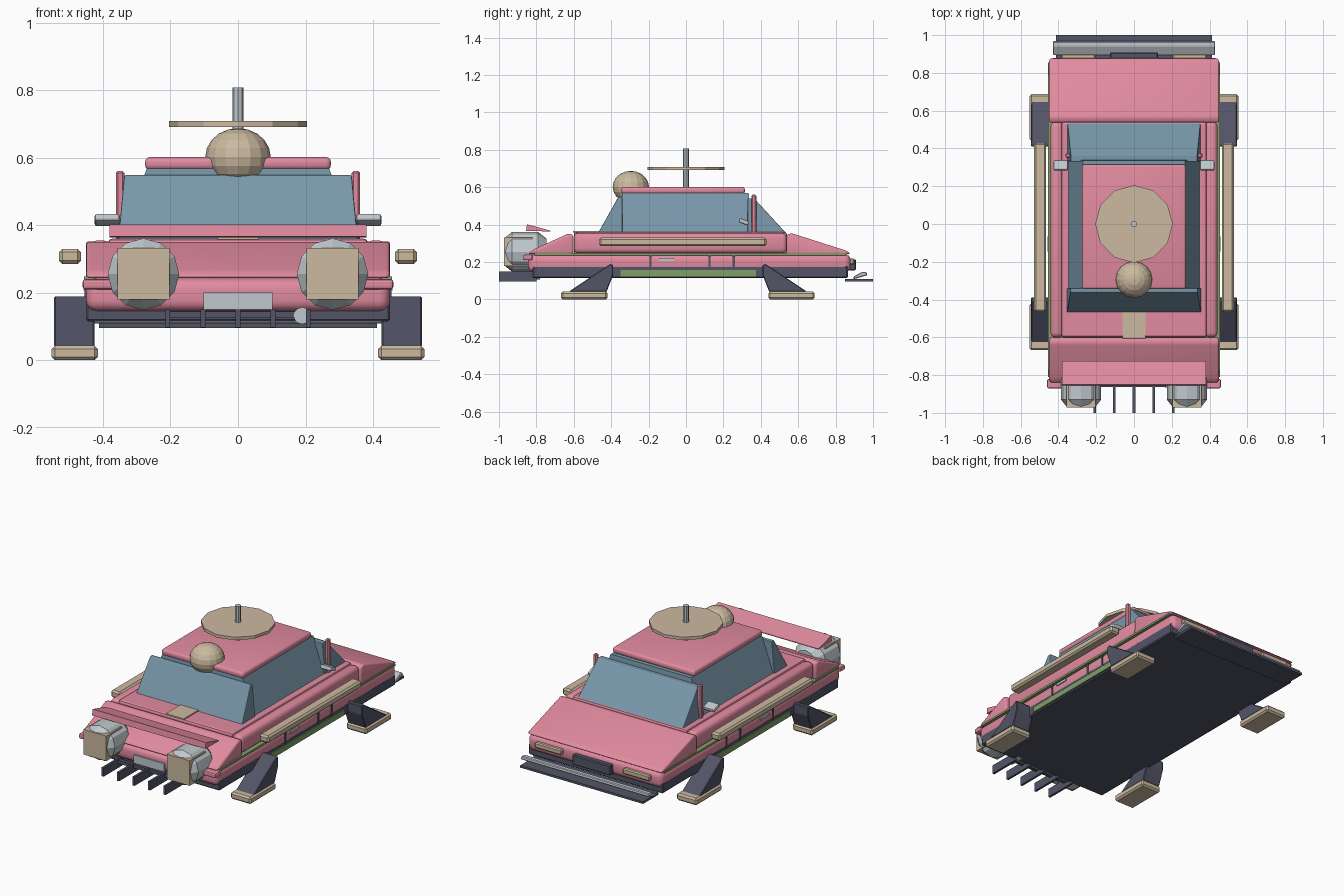
import bpy, bmesh, math
from mathutils import Matrix

if "Cube" in bpy.data.objects:
    bpy.data.objects.remove(bpy.data.objects["Cube"])


def mat(name, rgb):
    m = bpy.data.materials.new(name)
    m.diffuse_color = (*rgb, 1)
    m.use_nodes = True
    m.node_tree.nodes["Principled BSDF"].inputs["Base Color"].default_value = m.diffuse_color
    return m


PINK = mat("pink paint", (0.76, 0.26, 0.35))
GLASS = mat("blue glass", (0.19, 0.31, 0.40))
NAVY = mat("dark slate", (0.085, 0.09, 0.135))
BEIGE = mat("beige", (0.60, 0.49, 0.35))
GREY = mat("light grey", (0.53, 0.58, 0.62))
GREEN = mat("olive green", (0.22, 0.35, 0.14))


def finish(name, bm, material, bevel=0, segs=2):
    bmesh.ops.recalc_face_normals(bm, faces=bm.faces[:])
    if bevel:
        bmesh.ops.bevel(bm, geom=bm.edges[:], offset=bevel, segments=segs,
                        profile=0.5, affect='EDGES', clamp_overlap=True)
    me = bpy.data.meshes.new(name)
    bm.to_mesh(me)
    bm.free()
    me.materials.append(material)
    ob = bpy.data.objects.new(name, me)
    bpy.context.collection.objects.link(ob)
    if bevel and segs > 2:
        for p in me.polygons:
            p.use_smooth = True
        bpy.ops.object.select_all(action='DESELECT')
        ob.select_set(True)
        bpy.context.view_layer.objects.active = ob
        bpy.ops.object.shade_smooth_by_angle(angle=math.radians(35))
    return ob


def box(name, x, y, z, material, bevel=0, segs=2):
    """Box given as (min, max) on each axis."""
    bm = bmesh.new()
    bmesh.ops.create_cube(bm, size=1)
    for v in bm.verts:
        for i, r in enumerate((x, y, z)):
            v.co[i] = r[1] if v.co[i] > 0 else r[0]
    return finish(name, bm, material, bevel, segs)


def prism(name, x, profile, material, bevel=0, segs=2):
    """Side profile of (y, z) points, extruded along x."""
    bm = bmesh.new()
    rows = [[bm.verts.new((sx, y, z)) for y, z in profile] for sx in x]
    n = len(profile)
    bm.faces.new(rows[0])
    bm.faces.new(rows[1])
    for i in range(n):
        j = (i + 1) % n
        bm.faces.new((rows[0][i], rows[0][j], rows[1][j], rows[1][i]))
    return finish(name, bm, material, bevel, segs)


def frustum(name, low, high, z, material, bevel=0):
    """Tapered block; low and high are (x0, x1, y0, y1) rectangles."""
    bm = bmesh.new()
    bmesh.ops.create_cube(bm, size=1)
    for v in bm.verts:
        r = high if v.co.z > 0 else low
        v.co = (r[1] if v.co.x > 0 else r[0], r[3] if v.co.y > 0 else r[2],
                z[1] if v.co.z > 0 else z[0])
    return finish(name, bm, material, bevel)


def lathe(name, centre, rings, sides, material, axis='Z', phase=0):
    """Stacked rings of (distance, radius) along an axis."""
    bm = bmesh.new()
    loops = []
    for d, r in rings:
        loop = []
        for i in range(sides):
            a = phase + 2 * math.pi * i / sides
            u, v = r * math.cos(a), r * math.sin(a)
            p = (u, v, d) if axis == 'Z' else (u, d, v)
            loop.append(bm.verts.new([p[k] + centre[k] for k in range(3)]))
        loops.append(loop)
    bm.faces.new(loops[0])
    bm.faces.new(loops[-1])
    for a, b in zip(loops, loops[1:]):
        for i in range(sides):
            j = (i + 1) % sides
            bm.faces.new((a[i], a[j], b[j], b[i]))
    return finish(name, bm, material)


def span(s, a, b):
    return tuple(sorted((s * a, s * b)))


# Lower body
box("undertray", (-0.45, 0.45), (-0.82, 0.865), (0.115, 0.18), NAVY, 0.006, 1)
box("lower_body", (-0.45, 0.45), (-0.845, 0.88), (0.145, 0.243), PINK, 0.032, 4)
box("belt_trim", (-0.456, 0.456), (-0.81, 0.855), (0.236, 0.248), GREEN)

# Upper body
box("middle_deck", (-0.385, 0.385), (-0.60, 0.54), (0.22, 0.36), PINK, 0.012, 2)
prism("front_hood", (-0.45, 0.45),
      [(-0.845, 0.243), (-0.82, 0.265), (-0.63, 0.352), (-0.602, 0.345), (-0.602, 0.243)],
      PINK, 0.018, 3)
prism("rear_hood", (-0.45, 0.45),
      [(0.88, 0.243), (0.86, 0.26), (0.565, 0.354), (0.537, 0.345), (0.537, 0.243)],
      PINK, 0.018, 3)

# Cabin
frustum("cabin_glass", (-0.35, 0.35, -0.36, 0.36), (-0.27, 0.27, -0.34, 0.335),
        (0.35, 0.568), GLASS)
frustum("windscreen", (-0.355, 0.355, -0.47, -0.34), (-0.337, 0.337, -0.362, -0.34),
        (0.355, 0.548), GLASS, 0.004)
frustum("rear_window", (-0.352, 0.352, 0.33, 0.535), (-0.335, 0.335, 0.33, 0.365),
        (0.355, 0.54), GLASS, 0.004)
box("roof", (-0.275, 0.275), (-0.345, 0.315), (0.564, 0.602), PINK, 0.014, 3)

# Roof fittings
lathe("roof_disc", (0, 0, 0.70), [(-0.009, 0.205), (0.009, 0.205)], 12, BEIGE)
lathe("mast", (0, 0, 0), [(0.59, 0.016), (0.808, 0.016)], 8, GREY)
ball = bmesh.new()
bmesh.ops.create_uvsphere(ball, u_segments=16, v_segments=10, radius=0.097)
for v in ball.verts:
    v.co = (v.co.x, v.co.y - 0.295, v.co.z * 0.88 + 0.602)
finish("roof_ball", ball, BEIGE)

# Nose fittings
box("hood_plate", (-0.06, 0.06), (-0.605, -0.465), (0.358, 0.367), BEIGE)
prism("front_spoiler", (-0.38, 0.38),
      [(-0.85, 0.402), (-0.855, 0.366), (-0.725, 0.364), (-0.725, 0.368)], PINK)
box("front_plate", (-0.102, 0.102), (-0.853, -0.84), (0.15, 0.20), GREY)
for i in range(-2, 3):
    box("front_fin", (i * 0.104 - 0.007, i * 0.104 + 0.007), (-1.0, -0.80),
        (0.097, 0.15), NAVY)
box("fin_bar", (-0.21, 0.21), (-0.862, -0.84), (0.125, 0.145), NAVY)
lathe("nose_pipe", (0.19, 0, 0.132), [(-0.865, 0.025), (-0.78, 0.025)], 12, GREY, 'Y')

# Tail fittings
box("rear_bumper", (-0.412, 0.412), (0.85, 1.0), (0.096, 0.109), NAVY)
prism("bumper_bar", (-0.43, 0.43),
      [(0.895, 0.108), (0.97, 0.130), (0.965, 0.147), (0.94, 0.147), (0.895, 0.122)],
      GREY, 0.004, 1)
box("rear_plate", (-0.128, 0.128), (0.87, 0.908), (0.155, 0.215), NAVY, 0.005, 1)

# Parts on both sides
for s in (-1, 1):
    box("side_pod", span(s, 0.375, 0.442), (-0.60, 0.54), (0.246, 0.355), PINK, 0.025, 3)
    box("side_rail", span(s, 0.465, 0.53), (-0.465, 0.43), (0.285, 0.33), BEIGE, 0.01, 1)
    box("side_sill", span(s, 0.44, 0.456), (-0.35, 0.375), (0.124, 0.158), GREEN)
    for y in (-0.19, 0.125, 0.255):
        box("door_gap", span(s, 0.44, 0.454), (y - 0.006, y + 0.006), (0.16, 0.235), NAVY)
    box("door_handle", span(s, 0.44, 0.457), (-0.145, -0.065), (0.207, 0.221), GREY)
    box("nose_lamp", span(s, 0.345, 0.46), (-0.87, -0.82), (0.21, 0.24), PINK, 0.008, 2)
    box("tail_lamp", span(s, 0.205, 0.385), (0.87, 0.90), (0.185, 0.218), BEIGE, 0.006, 1)
    box("rear_post", span(s, 0.336, 0.362), (0.35, 0.376), (0.35, 0.56), PINK, 0.006, 1)

    # Tilted mirrors
    mirror = box("mirror", span(s, 0.35, 0.425), (-0.028, 0.028), (-0.012, 0.012), GREY, 0.008, 2)
    mirror.data.transform(Matrix.Translation((0, 0.31, 0.415)) @ Matrix.Rotation(-0.35, 4, 'X'))

    # Engines with square nozzles
    lathe("engine", (s * 0.28, 0, 0.255),
          [(-0.968, 0.076), (-0.93, 0.106), (-0.79, 0.106), (-0.745, 0.07)],
          12, GREY, 'Y')
    box("engine_nozzle", span(s, 0.203, 0.357), (-0.972, -0.82), (0.18, 0.332), BEIGE)

    # Landing legs, front and back
    for e in (-1, 1):
        pts = [(0.64, 0.04), (0.415, 0.19), (0.40, 0.185), (0.40, 0.13), (0.435, 0.04)]
        prism("leg", span(s, 0.425, 0.545), [(e * y + 0.01, z) for y, z in pts], NAVY, 0.004, 1)
        box("foot", span(s, 0.415, 0.552),
            tuple(sorted((e * 0.43 + 0.01, e * 0.678 + 0.01))), (0, 0.043), BEIGE, 0.01, 1)
